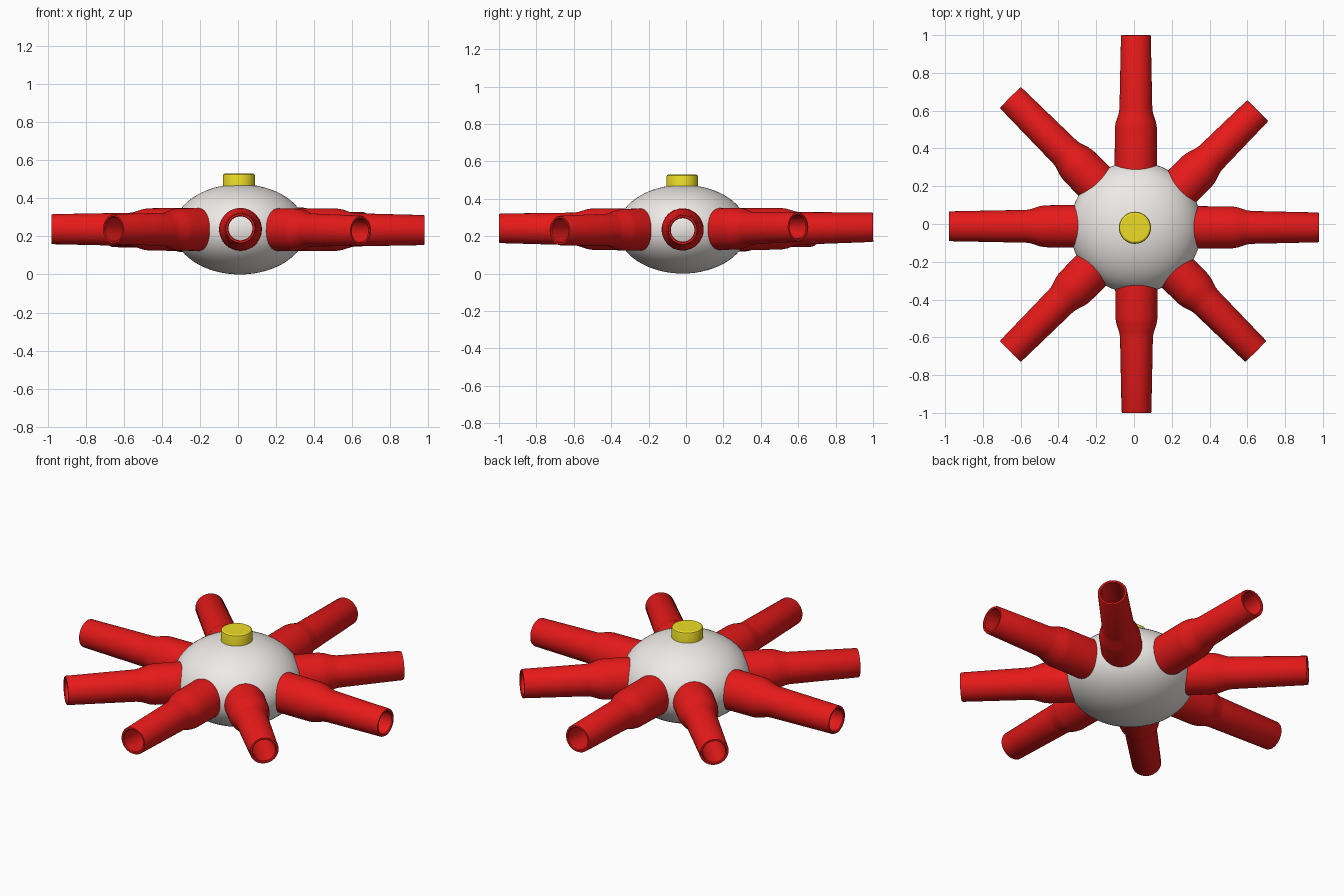
import bpy, math
from mathutils import Vector, Matrix

if "Cube" in bpy.data.objects:
    bpy.data.objects.remove(bpy.data.objects["Cube"])


def material(name, color):
    m = bpy.data.materials.new(name)
    m.diffuse_color = color
    m.use_nodes = True
    m.node_tree.nodes["Principled BSDF"].inputs["Base Color"].default_value = m.diffuse_color
    return m


red = material("red", (0.8, 0.01, 0.01, 1))
yellow = material("yellow", (0.85, 0.72, 0.02, 1))
white = material("off_white", (0.86, 0.82, 0.79, 1))


def smooth(ob, angle=30):
    bpy.ops.object.select_all(action='DESELECT')
    ob.select_set(True)
    bpy.context.view_layer.objects.active = ob
    bpy.ops.object.shade_smooth_by_angle(angle=math.radians(angle))


def lathe(name, profile, mat, closed=False, n=48, angle=30):
    """Revolve (radius, height) points around z."""
    verts, faces, k = [], [], len(profile)
    for i in range(n):
        a = 2 * math.pi * i / n
        verts += [(r * math.cos(a), r * math.sin(a), h) for r, h in profile]
    for i in range(n):
        j = (i + 1) % n
        for p in range(k if closed else k - 1):
            q = (p + 1) % k
            faces.append((i * k + p, j * k + p, j * k + q, i * k + q))
    if not closed:  # flat caps
        faces.append([i * k for i in reversed(range(n))])
        faces.append([i * k + k - 1 for i in range(n)])
    me = bpy.data.meshes.new(name)
    me.from_pydata(verts, [], faces)
    me.materials.append(mat)
    ob = bpy.data.objects.new(name, me)
    bpy.context.collection.objects.link(ob)
    smooth(ob, angle)
    return ob


# central squashed body
bpy.ops.mesh.primitive_uv_sphere_add(segments=64, ring_count=32, radius=1, location=(0.01, -0.018, 0.237))
body = bpy.context.object
body.name = "body"
body.scale = (0.348, 0.348, 0.237)
body.data.materials.append(white)
smooth(body)

# button on top
button = lathe("top_button", [(0.085, 0.44), (0.085, 0.515), (0.082, 0.525), (0.074, 0.53)], yellow)
button.location = (0.005, -0.02, 0)


# hollow stepped arms: name, compass angle, tip position, distance from tip to shoulder
arms = [
    ("right", 0, (0.98, -0.018, 0.233), 0.46),
    ("back_right", 45, (0.655, 0.60, 0.25), 0.45),
    ("back", 90, (0.01, 1.0, 0.248), 0.49),
    ("back_left", 135, (-0.655, 0.67, 0.222), 0.51),
    ("left", 180, (-0.98, -0.012, 0.238), 0.51),
    ("front_left", 225, (-0.655, -0.675, 0.238), 0.48),
    ("front", 270, (0.013, -1.0, 0.242), 0.50),
    ("front_right", 315, (0.645, -0.675, 0.23), 0.47),
]
for name, deg, tip, s in arms:
    tip = Vector(tip)
    length = 0.73 if deg % 90 == 0 else 0.67
    # outer wall runs from the base to the tip, inner wall returns
    profile = [(0.113, -length), (0.111, -s), (0.106, -s + 0.03), (0.091, -s + 0.075),
               (0.087, -s + 0.1), (0.079, -0.006), (0.076, 0), (0.067, 0), (0.063, -0.005),
               (0.066, -s + 0.1), (0.09, -s), (0.092, -length)]
    arm = lathe(name + "_arm", profile, red, closed=True)
    a = math.radians(deg)
    base = tip - length * Vector((math.cos(a), math.sin(a), 0))
    base.z = 0.236 if name != "back_left" else 0.23
    rot = (tip - base).to_track_quat('Z', 'Y').to_matrix().to_4x4()
    arm.matrix_world = Matrix.Translation(tip) @ rot
